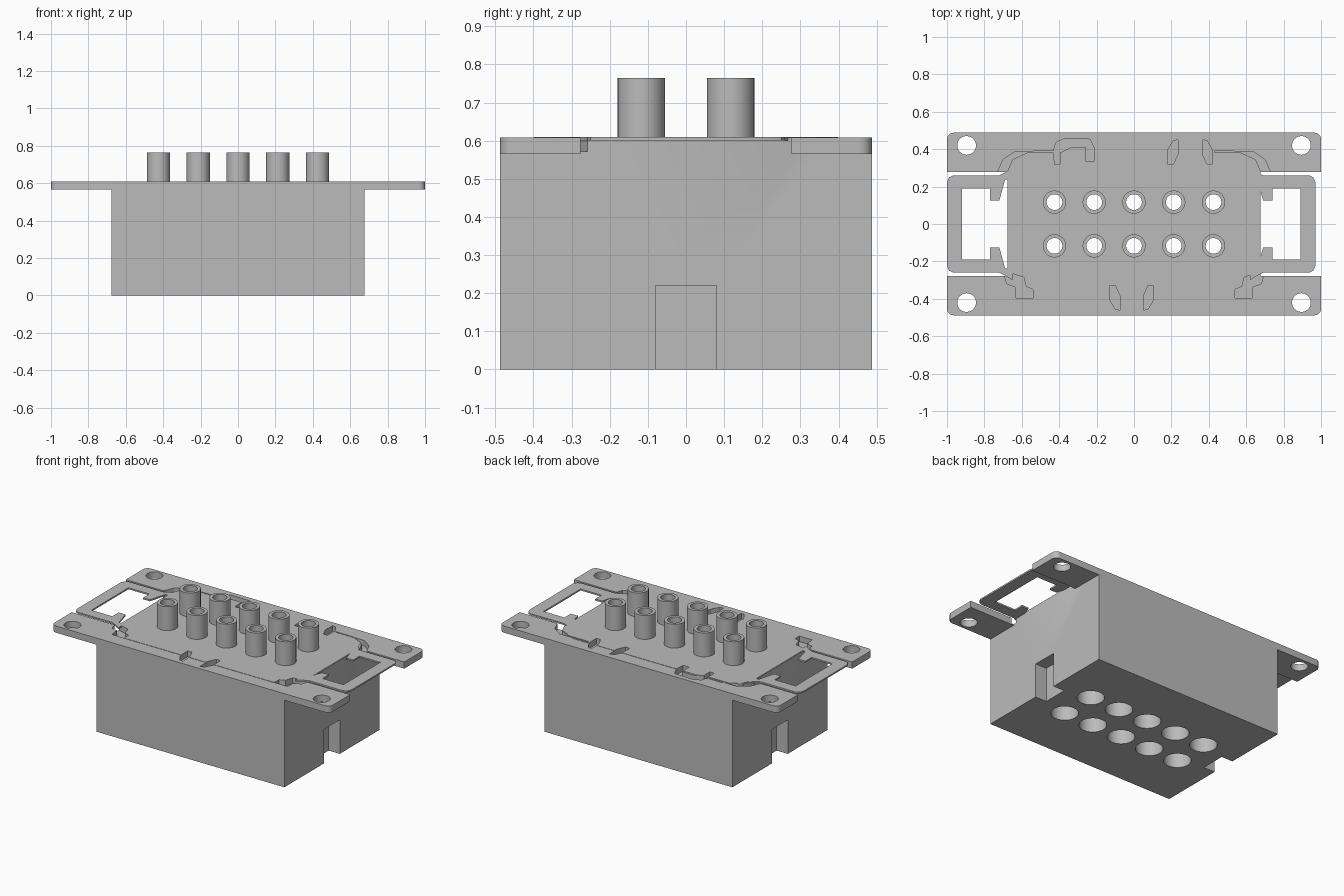
import bpy, bmesh
from math import cos, sin, pi, radians

cube = bpy.data.objects.get("Cube")
if cube:
    bpy.data.objects.remove(cube)

grey = bpy.data.materials.new("mid_grey")
grey.use_nodes = True
grey.diffuse_color = (0.5, 0.5, 0.5, 1)
bsdf = next(n for n in grey.node_tree.nodes if n.type == 'BSDF_PRINCIPLED')
bsdf.inputs["Base Color"].default_value = (0.5, 0.5, 0.5, 1)
bsdf.inputs["Roughness"].default_value = 0.6


def prism(bm, outline, z0, z1):
    """Extrude a closed outline between two heights."""
    low = [bm.verts.new((x, y, z0)) for x, y in outline]
    high = [bm.verts.new((x, y, z1)) for x, y in outline]
    bm.faces.new(low)
    bm.faces.new(high)
    for i in range(len(low)):
        j = (i + 1) % len(low)
        bm.faces.new((low[i], low[j], high[j], high[i]))


def lathe(bm, cx, cy, profile, closed=False, sides=40):
    """Spin (radius, height) points round a vertical axis."""
    rings = [[bm.verts.new((cx + r * cos(2 * pi * k / sides),
                            cy + r * sin(2 * pi * k / sides), z))
              for k in range(sides)] for r, z in profile]
    pairs = list(zip(rings, rings[1:]))
    if closed:
        pairs.append((rings[-1], rings[0]))
    else:
        bm.faces.new(rings[0])
        bm.faces.new(rings[-1])
    for a, b in pairs:
        for k in range(sides):
            n = (k + 1) % sides
            bm.faces.new((a[k], a[n], b[n], b[k]))


def rect(x0, x1, y0, y1):
    return [(x0, y0), (x1, y0), (x1, y1), (x0, y1)]


def flip(points, sx=1, sy=1):
    return [(x * sx, y * sy) for x, y in points]


def finish(name, bm, cutter=None):
    bmesh.ops.recalc_face_normals(bm, faces=bm.faces[:])
    mesh = bpy.data.meshes.new(name)
    bm.to_mesh(mesh)
    bm.free()
    mesh.materials.append(grey)
    ob = bpy.data.objects.new(name, mesh)
    bpy.context.scene.collection.objects.link(ob)
    if cutter:
        mod = ob.modifiers.new("cut", 'BOOLEAN')
        mod.operation = 'DIFFERENCE'
        mod.solver = 'EXACT'
        mod.object = cutter
        deps = bpy.context.evaluated_depsgraph_get()
        baked = bpy.data.meshes.new_from_object(ob.evaluated_get(deps))
        ob.modifiers.clear()
        ob.data = baked
    bpy.ops.object.select_all(action='DESELECT')
    ob.select_set(True)
    bpy.context.view_layer.objects.active = ob
    bpy.ops.object.shade_smooth_by_angle(angle=radians(30))
    return ob


TOP = 0.608
pins = [(0.2125 * i, y) for i in range(-2, 3) for y in (-0.117, 0.117)]

# Cutter: contact bores, screw holes, end notches and latch pockets
bm = bmesh.new()
for x, y in pins:
    lathe(bm, x, y, [(0.08, -0.1), (0.08, 0.5), (0.042, 0.5), (0.042, 0.7)])
for sx in (-1, 1):
    for sy in (-1, 1):
        lathe(bm, 0.895 * sx, 0.42 * sy, [(0.05, 0.5), (0.05, 0.7)])
    prism(bm, flip(rect(0.595, 0.7, -0.08, 0.08), sx), -0.1, 0.22)

front_corner = [(-0.7, -0.25), (-0.68, -0.32), (-0.635, -0.335), (-0.63, -0.395),
                (-0.54, -0.395), (-0.54, -0.35), (-0.577, -0.335),
                (-0.59, -0.285), (-0.67, -0.26)]
back_corner = [(-0.73, 0.275), (-0.7, 0.345), (-0.635, 0.388), (-0.43, 0.39),
               (-0.43, 0.382), (-0.57, 0.382), (-0.65, 0.345), (-0.68, 0.275)]
back_loop = [(-0.43, 0.395), (-0.417, 0.436), (-0.37, 0.457), (-0.235, 0.453),
             (-0.21, 0.4), (-0.214, 0.334), (-0.257, 0.334), (-0.257, 0.409),
             (-0.34, 0.409), (-0.395, 0.382), (-0.395, 0.318), (-0.425, 0.318)]
hook = [(-0.03, -0.065), (0, -0.065), (0.025, -0.01), (0.025, 0.065),
        (0, 0.06), (-0.03, 0.01)]
pockets = [front_corner, flip(front_corner, -1), back_corner,
           flip(back_corner, -1), back_loop]
for cx, cy, sx, sy in ((0.21, 0.385, 1, 1), (0.39, 0.385, -1, 1),
                       (-0.1, -0.395, 1, -1), (0.075, -0.395, -1, -1)):
    pockets.append([(x + cx, y + cy) for x, y in flip(hook, sx, sy)])
for outline in pockets:
    prism(bm, outline, 0.572, 0.65)
cutter = finish("cutter", bm)
cutter.hide_render = True
cutter.hide_set(True)

# Main housing block
bm = bmesh.new()
prism(bm, rect(-0.675, 0.675, -0.488, 0.488), 0, TOP)
finish("housing", bm, cutter)

# Four mounting tabs with rounded outer corners
for sx, side in ((-1, "right"), (1, "left")):
    for sy, end in ((-1, "front"), (1, "back")):
        r = 0.035
        arc = [(1 - r + r * cos(a * pi / 12), 0.488 - r + r * sin(a * pi / 12))
               for a in range(7)]
        outline = [(0.675, 0.277), (1, 0.277)] + arc + [(0.675, 0.488)]
        bm = bmesh.new()
        prism(bm, flip(outline, sx, sy), 0.565, TOP)
        finish(f"{end}_{side}_mounting_tab", bm, cutter)

# Thin cover plate lying on the housing top
bm = bmesh.new()
quarter = [(0.672, 0.26), (0.64, 0.345), (0.57, 0.382), (0.53, 0.398)]
plate = (quarter + flip(quarter, -1)[::-1] + flip(quarter, -1, -1)
         + flip(quarter, 1, -1)[::-1])
prism(bm, plate, 0.601, 0.61)
finish("cover_plate", bm, cutter)

# Open clip frames at both ends
half = [(0.65, 0.3), (0.69, 0.275), (0.72, 0.26), (0.965, 0.26), (0.988, 0.25),
        (1, 0.225)]
inner = [(0.92, 0.19), (0.77, 0.19), (0.77, 0.125), (0.72, 0.125),
         (0.69, 0.235), (0.65, 0.25)]
for sx, shift, side in ((-1, 0, "right"), (1, -0.03, "left")):
    frame = half + flip(half, 1, -1)[::-1] + flip(inner, 1, -1)[::-1] + inner
    bm = bmesh.new()
    prism(bm, [(sx * (x + shift), y) for x, y in frame], 0.6, 0.61)
    finish(f"{side}_clip_frame", bm)

# Hollow contact sleeves
for n, (x, y) in enumerate(pins, 1):
    bm = bmesh.new()
    lathe(bm, x, y, [(0.062, 0.605), (0.062, 0.765), (0.042, 0.765),
                     (0.042, 0.605)], closed=True)
    finish(f"contact_sleeve_{n}", bm)
